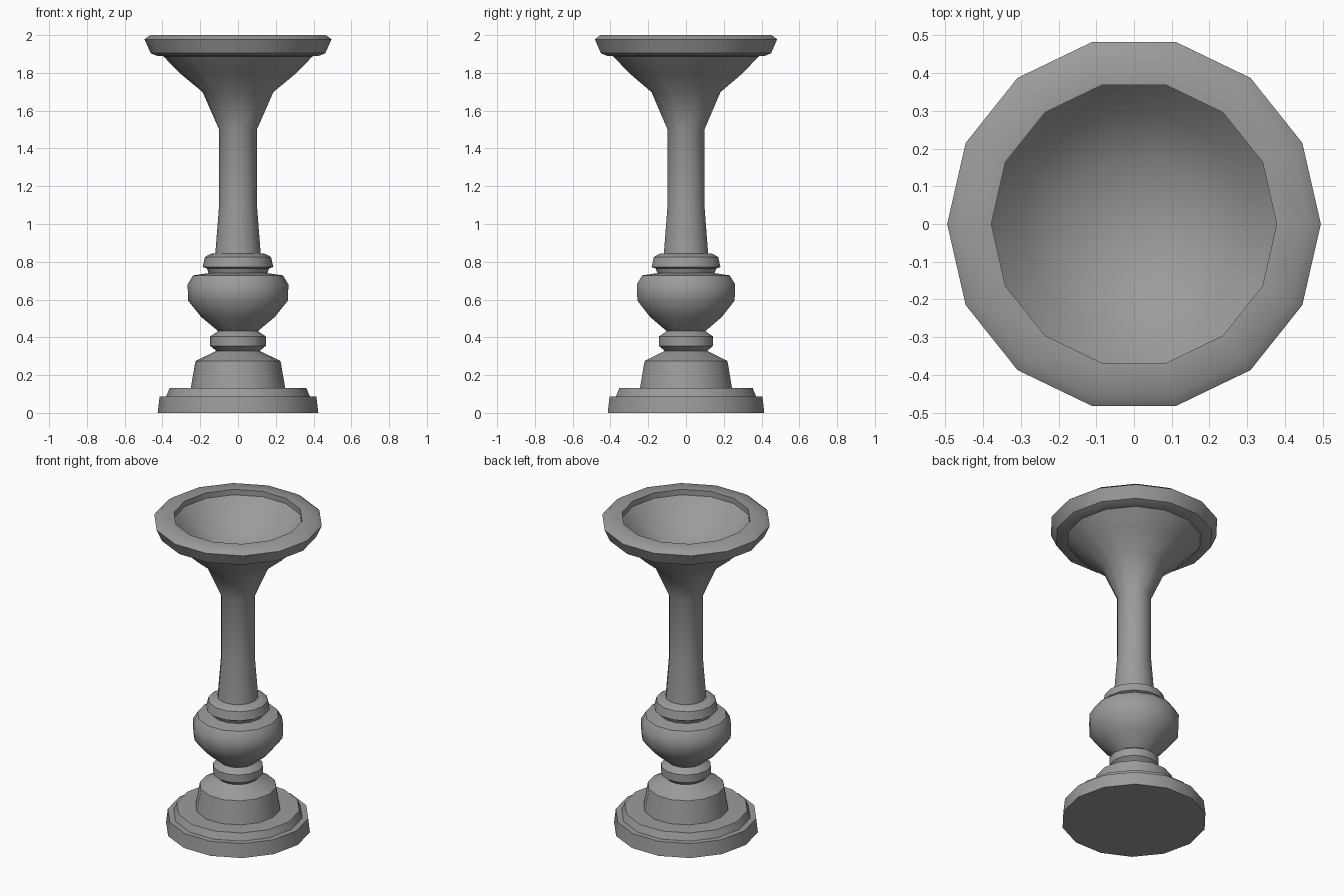
import bpy
import bmesh
import math

if "Cube" in bpy.data.objects:
    bpy.data.objects.remove(bpy.data.objects["Cube"])

SIDES = 14

# Dark grey finish for the whole stand
dark_grey = bpy.data.materials.new("dark_grey")
dark_grey.diffuse_color = (0.33, 0.33, 0.33, 1)
dark_grey.use_nodes = True
dark_grey.node_tree.nodes["Principled BSDF"].inputs["Base Color"].default_value = dark_grey.diffuse_color


def lathe(name, profile):
    """Spin (radius, z) points around z; radius 0 closes to a point."""
    bm = bmesh.new()
    rings = []
    for r, z in profile:
        if r == 0:
            rings.append([bm.verts.new((0, 0, z))] * SIDES)
        else:
            rings.append([bm.verts.new((r * math.cos(2 * math.pi * i / SIDES),
                                        r * math.sin(2 * math.pi * i / SIDES), z))
                          for i in range(SIDES)])
    for low, high in zip(rings, rings[1:]):
        for i in range(SIDES):
            j = (i + 1) % SIDES
            corners = [low[i], low[j], high[j], high[i]]
            bm.faces.new(list(dict.fromkeys(corners)))
    mesh = bpy.data.meshes.new(name)
    bm.to_mesh(mesh)
    bm.free()
    mesh.materials.append(dark_grey)
    obj = bpy.data.objects.new(name, mesh)
    bpy.context.collection.objects.link(obj)
    bpy.ops.object.select_all(action='DESELECT')
    obj.select_set(True)
    bpy.context.view_layer.objects.active = obj
    bpy.ops.object.shade_smooth_by_angle(angle=math.radians(39))
    return obj


# Stepped foot with closed underside
lathe("base", [(0, 0), (0.425, 0), (0.415, 0.088), (0.38, 0.088), (0.362, 0.132),
               (0.25, 0.132), (0.225, 0.275), (0.115, 0.328)])

# Small ring between foot and bulb
lathe("lower_ring", [(0.115, 0.328), (0.147, 0.355), (0.147, 0.405), (0.105, 0.433)])

# Rounded bulb
lathe("bulb", [(0.105, 0.433), (0.195, 0.508), (0.264, 0.594), (0.267, 0.68),
               (0.238, 0.728), (0.155, 0.74)])

# Collar above the bulb
lathe("collar", [(0.155, 0.74), (0.165, 0.765), (0.187, 0.772), (0.175, 0.825),
                 (0.145, 0.842), (0.12, 0.845)])

# Shaft flaring into the cup
lathe("shaft", [(0.12, 0.845), (0.1, 1.1), (0.1, 1.5), (0.187, 1.698),
                (0.31, 1.8), (0.395, 1.888)])

# Rim with the hollow dish inside
lathe("rim_and_dish", [(0.395, 1.888), (0.425, 1.889), (0.462, 1.904), (0.495, 1.978),
                       (0.465, 2.0), (0.378, 2.0), (0.378, 1.965),
                       (0.3, 1.875), (0.18, 1.79), (0, 1.76)])
